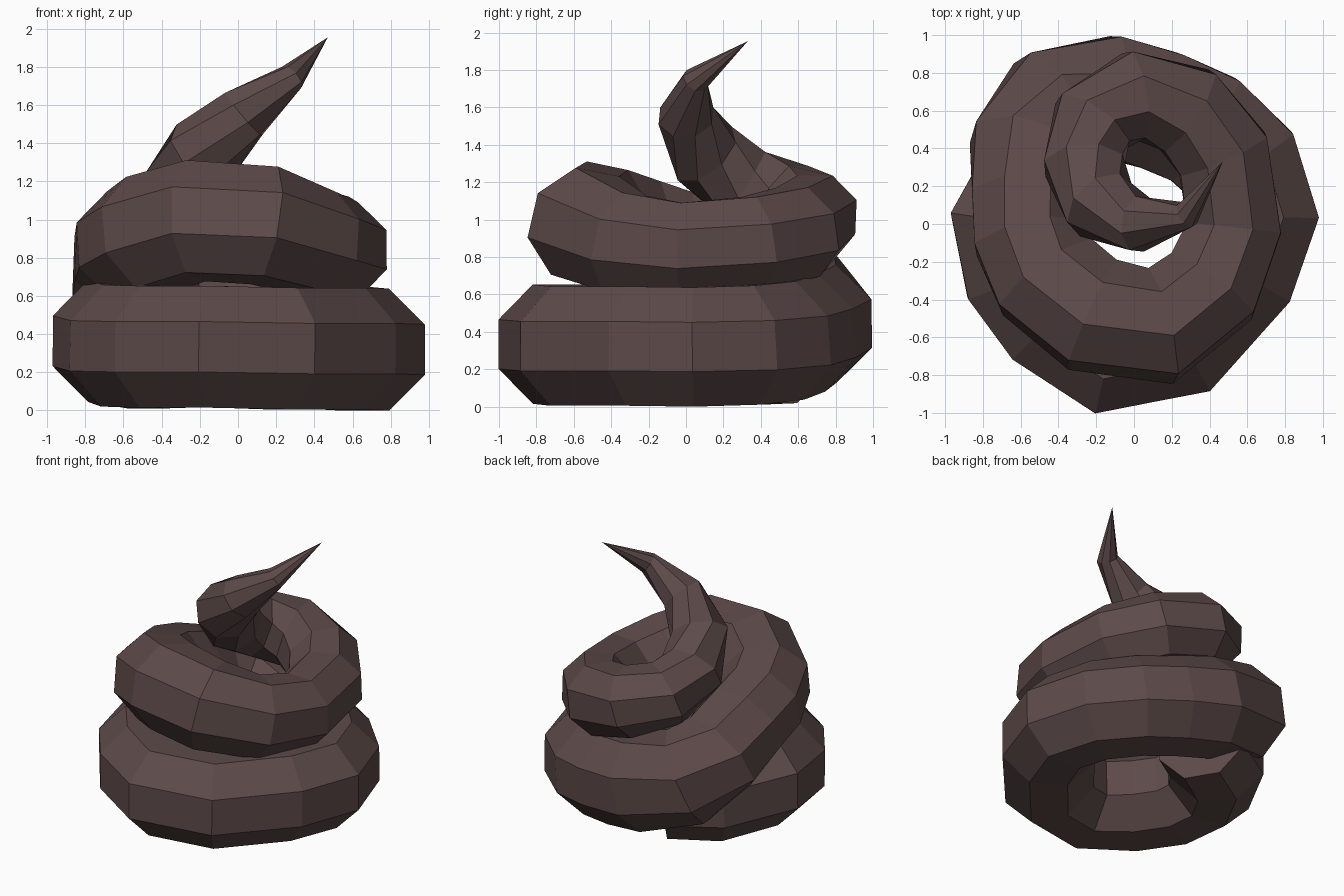
import bpy, bmesh, math
from mathutils import Vector

if "Cube" in bpy.data.objects:
    bpy.data.objects.remove(bpy.data.objects["Cube"])

SIDES = 8

# Coil centre line, counter-clockwise from the hidden start to the tip: x, y, z, radius
PATH = [
    (-.19, .49, .32, .33), (-.47, .32, .325, .345), (-.655, .01, .36, .345), (-.59, -.26, .335, .345),
    (-.42, -.49, .33, .345), (-.14, -.69, .33, .345), (.24, -.61, .32, .345), (.55, -.25, .32, .345),
    (.66, .04, .315, .345), (.57, .31, .325, .345), (.37, .50, .35, .345), (.14, .60, .39, .345),
    (-.11, .67, .44, .35), (-.42, .61, .53, .345), (-.56, .40, .67, .33), (-.56, .15, .79, .32),
    (-.55, -.07, .86, .32), (-.46, -.28, .92, .325), (-.22, -.48, .99, .325), (.14, -.54, .965, .32),
    (.41, -.33, .87, .29), (.53, -.02, .835, .27), (.47, .37, .87, .27), (.28, .60, .93, .265),
    (.00, .68, 1.01, .25), (-.22, .54, 1.08, .235), (-.265, .31, 1.18, .225), (-.18, .10, 1.35, .205),
    (.03, .00, 1.55, .155), (.28, .05, 1.74, .075), (.47, .33, 1.95, 0),
]
UP = Vector((0, 0, 1))


def ring(bm, i):
    """Octagon across the path, flat side outward, rolled a little at the upper front."""
    here = Vector(PATH[i][:3])
    before = Vector(PATH[max(i - 1, 0)][:3])
    after = Vector(PATH[min(i + 1, len(PATH) - 1)][:3])
    tangent = ((here - before).normalized() + (after - here).normalized()).normalized()
    side = tangent.cross(UP).normalized()
    top = side.cross(tangent)
    roll = math.radians(22.5 + 12 * math.exp(-((i - 18.5) / 1.5) ** 2))
    verts = []
    for k in range(SIDES):
        a = roll + math.tau * k / SIDES
        verts.append(bm.verts.new(here + PATH[i][3] * (side * math.cos(a) + top * math.sin(a))))
    return verts


# Coiled body
bm = bmesh.new()
rings = [ring(bm, i) for i in range(len(PATH) - 1)]
for a, b in zip(rings, rings[1:]):
    for k in range(SIDES):
        n = (k + 1) % SIDES
        bm.faces.new((a[k], a[n], b[n], b[k]))

# Start cap and pointed tip
bm.faces.new(rings[0])
tip = bm.verts.new(PATH[-1][:3])
for k in range(SIDES):
    bm.faces.new((rings[-1][k], rings[-1][(k + 1) % SIDES], tip))
bmesh.ops.recalc_face_normals(bm, faces=bm.faces)

# Rest on the ground
low = min(v.co.z for v in bm.verts)
bmesh.ops.translate(bm, verts=bm.verts, vec=(0, 0, -low))

mesh = bpy.data.meshes.new("coiled_pile")
bm.to_mesh(mesh)
bm.free()
mat = bpy.data.materials.new("dark brown")
mat.diffuse_color = (.108, .068, .066, 1)
mat.use_nodes = True
mat.node_tree.nodes["Principled BSDF"].inputs["Base Color"].default_value = mat.diffuse_color
mesh.materials.append(mat)
bpy.context.collection.objects.link(bpy.data.objects.new("coiled_pile", mesh))
